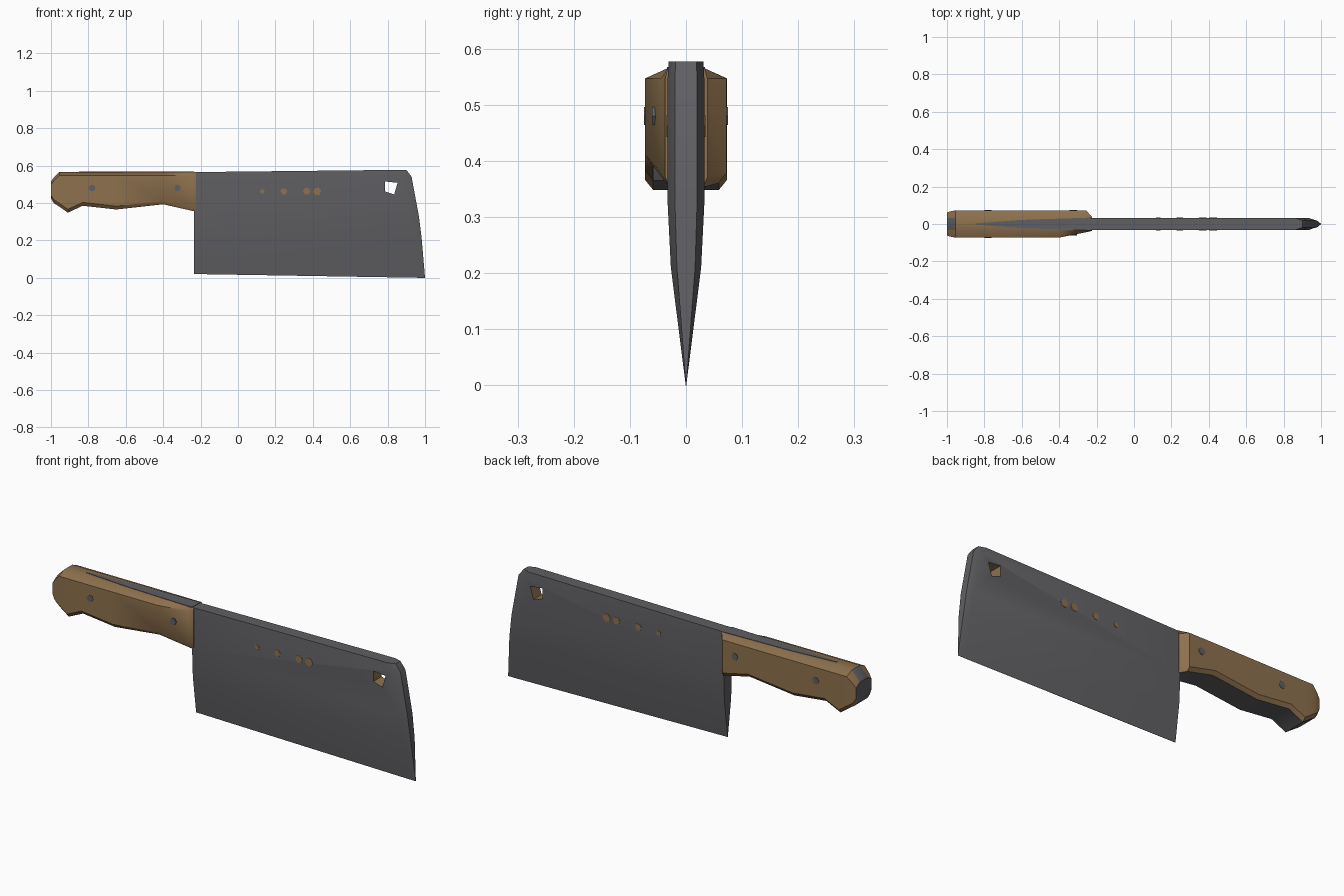
import bpy, bmesh, math
from mathutils import Vector

if "Cube" in bpy.data.objects:
    bpy.data.objects.remove(bpy.data.objects["Cube"])


def material(name, rgb):
    m = bpy.data.materials.new(name)
    m.diffuse_color = (*rgb, 1)
    m.use_nodes = True
    m.node_tree.nodes["Principled BSDF"].inputs["Base Color"].default_value = m.diffuse_color
    return m


STEEL = material("dark steel", (0.115, 0.115, 0.125))
WOOD = material("brown wood", (0.27, 0.165, 0.075))


def loft(name, rings, mats, rule=None, smooth=35):
    """Skin closed rings of points, cap both ends, colour faces by a rule."""
    bm = bmesh.new()
    rows = [[bm.verts.new(p) for p in r] for r in rings]
    for a, b in zip(rows, rows[1:]):
        for i in range(len(a)):
            j = (i + 1) % len(a)
            bm.faces.new((a[i], a[j], b[j], b[i]))
    bm.faces.new(rows[0])
    bm.faces.new(rows[-1])
    bmesh.ops.recalc_face_normals(bm, faces=bm.faces)
    bm.normal_update()
    if rule:
        for f in bm.faces:
            f.material_index = rule(f)
    me = bpy.data.meshes.new(name)
    bm.to_mesh(me)
    bm.free()
    ob = bpy.data.objects.new(name, me)
    bpy.context.collection.objects.link(ob)
    for m in mats:
        me.materials.append(m)
    if smooth:
        smooth_object(ob, smooth)
    return ob


def smooth_object(ob, angle):
    bpy.ops.object.select_all(action='DESELECT')
    ob.select_set(True)
    bpy.context.view_layer.objects.active = ob
    bpy.ops.object.shade_smooth_by_angle(angle=math.radians(angle))


def pin(name, x, z, r, y0, y1, mat, sides=6):
    """Pin running across the knife, showing on both sides."""
    rings = [[(x + r * math.cos(k * math.tau / sides), y,
               z + r * math.sin(k * math.tau / sides)) for k in range(sides)]
             for y in (y0, y1)]
    return loft(name, rings, [mat], smooth=0)


# Blade: rows from cutting edge to spine (heel z, tip z, tip x, half thickness)
blade_rows = [(0.02, 0.0, 1.0, 0.0005), (0.21, 0.21, 0.982, 0.027),
              (0.35, 0.33, 0.967, 0.033), (0.53, 0.54, 0.928, 0.033),
              (0.565, 0.577, 0.90, 0.031)]
rings = []
for zh, zt, xt, h in blade_rows:
    side = [(-0.235, h, zh), (xt - 0.035, h, zt), (xt, h * 0.6, zt)]
    rings.append([(x, -y, z) for x, y, z in side] + side[::-1])
blade = loft("blade", rings, [STEEL, WOOD], lambda f: 0, smooth=0)

# Hanging hole with brown walls
hole = [(0.785, 0.515), (0.853, 0.508), (0.835, 0.445), (0.785, 0.462)]
cutter = loft("hole_cutter", [[(x, y, z) for x, z in hole] for y in (-0.1, 0.1)],
              [STEEL, WOOD], lambda f: 1, smooth=0)
cutter.hide_render = True
mod = blade.modifiers.new("hole", 'BOOLEAN')
mod.operation = 'DIFFERENCE'
mod.solver = 'EXACT'
mod.object = cutter
bpy.ops.object.select_all(action='DESELECT')
blade.select_set(True)
bpy.context.view_layer.objects.active = blade
bpy.ops.object.modifier_apply(modifier="hole")
bpy.data.objects.remove(cutter)
smooth_object(blade, 35)

# Handle: stations along x (x, top z, bottom z, front half width, back half width)
stations = [(-1.0, 0.515, 0.425, 0.062, 0.062), (-0.985, 0.535, 0.40, 0.067, 0.067),
            (-0.955, 0.565, 0.38, 0.073, 0.073), (-0.91, 0.565, 0.348, 0.073, 0.073),
            (-0.83, 0.565, 0.385, 0.073, 0.073), (-0.65, 0.565, 0.365, 0.073, 0.073),
            (-0.40, 0.565, 0.393, 0.073, 0.073), (-0.255, 0.565, 0.36, 0.044, 0.072),
            (-0.225, 0.565, 0.353, 0.037, 0.038)]
rings = []
for x, zt, zb, f, b in stations:
    rings.append([(x, -0.033, zt), (x, -f, zt - 0.018), (x, -f, zb + 0.018),
                  (x, -f * 0.8, zb), (x, b * 0.8, zb), (x, b, zb + 0.018),
                  (x, b, zt - 0.018), (x, 0.033, zt)])


def handle_colour(f):
    c = f.calc_center_median()
    centred = abs(c.y) < 0.02
    underside = centred and c.z < 0.42
    butt = centred and c.x < -0.96
    return 1 if underside or butt else 0


loft("handle", rings, [WOOD, STEEL], handle_colour)

# Tang showing as a wedge along the top of the handle
wedge = [(-0.85, 0.003), (-0.6, 0.022), (-0.235, 0.034)]
loft("tang_top", [[(x, -w, 0.56), (x, w, 0.56), (x, w, 0.567), (x, -w, 0.567)]
                  for x, w in wedge], [STEEL], smooth=0)

# Handle rivets and blade pins
pin("rivet_rear", -0.78, 0.48, 0.019, -0.0745, 0.0745, STEEL)
pin("rivet_front", -0.325, 0.48, 0.019, -0.061, 0.0745, STEEL)
for i, (x, r) in enumerate([(0.13, 0.013), (0.245, 0.018), (0.367, 0.02), (0.423, 0.022)]):
    pin(f"blade_pin_{i + 1}", x, 0.462, r, -0.0345, 0.0345, WOOD)
